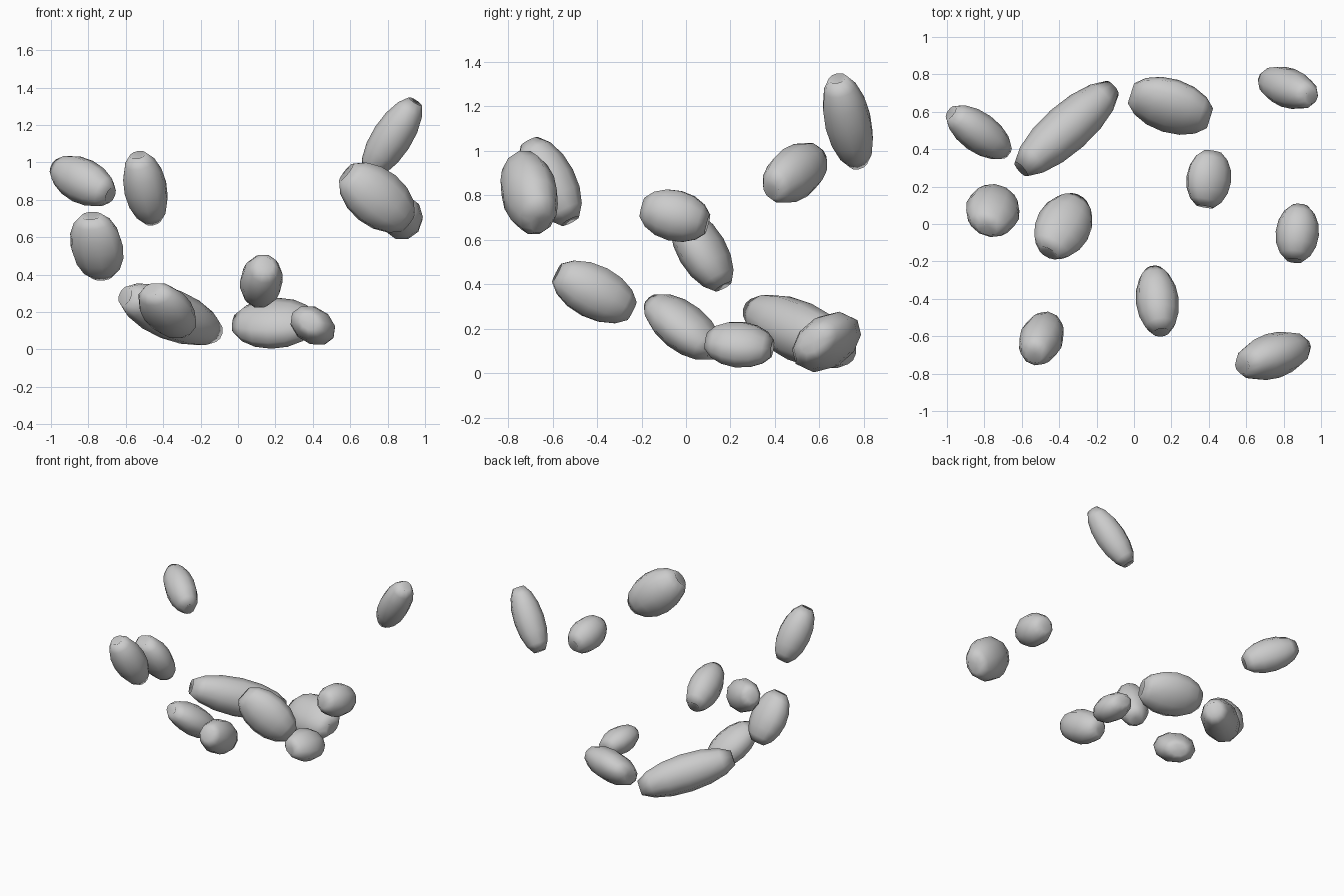
import bpy, bmesh, math
from mathutils import Vector, Matrix

if "Cube" in bpy.data.objects:
    bpy.data.objects.remove(bpy.data.objects["Cube"])

SIDES = 10

grey = bpy.data.materials.new("stone_grey")
grey.diffuse_color = (0.6, 0.6, 0.6, 1)
grey.use_nodes = True
grey.node_tree.nodes["Principled BSDF"].inputs["Base Color"].default_value = grey.diffuse_color

# Half profile of a pod along its length: (radius, height); both ends are dimpled
STEPS = [math.radians(a) for a in (22.5, 45, 67.5, 90, 112.5, 135, 157.5)]
PROFILE = [(math.sin(a), math.cos(a)) for a in STEPS]
DIMPLE = 0.8


def pod_mesh(name):
    """Unit pod: a ringed ball whose poles are pushed inward."""
    bm = bmesh.new()
    rings = []
    for r, z in PROFILE:
        rings.append([bm.verts.new((r * math.cos(k * math.tau / SIDES),
                                    r * math.sin(k * math.tau / SIDES), z))
                      for k in range(SIDES)])
    top = bm.verts.new((0, 0, DIMPLE))
    bottom = bm.verts.new((0, 0, -DIMPLE))
    for k in range(SIDES):
        n = (k + 1) % SIDES
        for a, b in zip(rings, rings[1:]):
            bm.faces.new((a[k], b[k], b[n], a[n]))
        bm.faces.new((top, rings[0][k], rings[0][n]))
        bm.faces.new((bottom, rings[-1][n], rings[-1][k]))
    bmesh.ops.recalc_face_normals(bm, faces=bm.faces)
    for f in bm.faces:
        f.smooth = True
    mesh = bpy.data.meshes.new(name)
    bm.to_mesh(mesh)
    bm.free()
    mesh.materials.append(grey)
    return mesh


def add_pod(name, centre, axis, width, depth, length, roll=0):
    """Place a pod along an axis, with its own cross-section and roll."""
    a = Vector(axis).normalized()
    u = Vector((0, 0, 1)).cross(a).normalized()
    v = a.cross(u)
    c, s = math.cos(math.radians(roll)), math.sin(math.radians(roll))
    u, v = c * u + s * v, c * v - s * u
    turn = Matrix((u, v, a)).transposed()
    shape = turn @ Matrix.Diagonal((width, depth, length))
    mesh = pod_mesh(name)
    mesh.transform(Matrix.Translation(centre) @ shape.to_4x4())
    obj = bpy.data.objects.new(name, mesh)
    bpy.context.collection.objects.link(obj)


# name, centre, long axis, half width, half depth, half length, roll
PODS = [
    ("pod_back_left", (-.83, .49, .90), (-.75, .54, .38), .107, .122, .215),
    ("pod_long", (-.36, .51, .187), (.715, .635, -.29), .13, .137, .37),
    ("pod_back_middle", (.195, .632, .14), (.95, -.3, 0), .165, .112, .24, 40),
    ("pod_back_right", (.823, .728, 1.132), (.53, -.2, .82), .107, .107, .255),
    ("pod_left", (-.755, .072, .552), (-.16, -.5, .85), .147, .107, .208),
    ("pod_centre_left", (-.378, -.012, .207), (-.4, -.71, .57), .148, .106, .217),
    ("pod_centre_right", (.40, .24, .128), (-.14, -.98, .12), .13, .098, .163, -30),
    ("pod_right", (.873, -.05, .708), (-.1, -.96, .25), .116, .12, .165),
    ("pod_front_left", (-.495, -.612, .862), (-.2, -.45, .87), .117, .117, .222),
    ("pod_front_middle", (.125, -.412, .365), (.11, -.88, .45), .115, .125, .206),
    ("pod_front_right", (.743, -.705, .812), (-.76, -.24, .62), .122, .158, .237),
]
for pod in PODS:
    add_pod(*pod)
